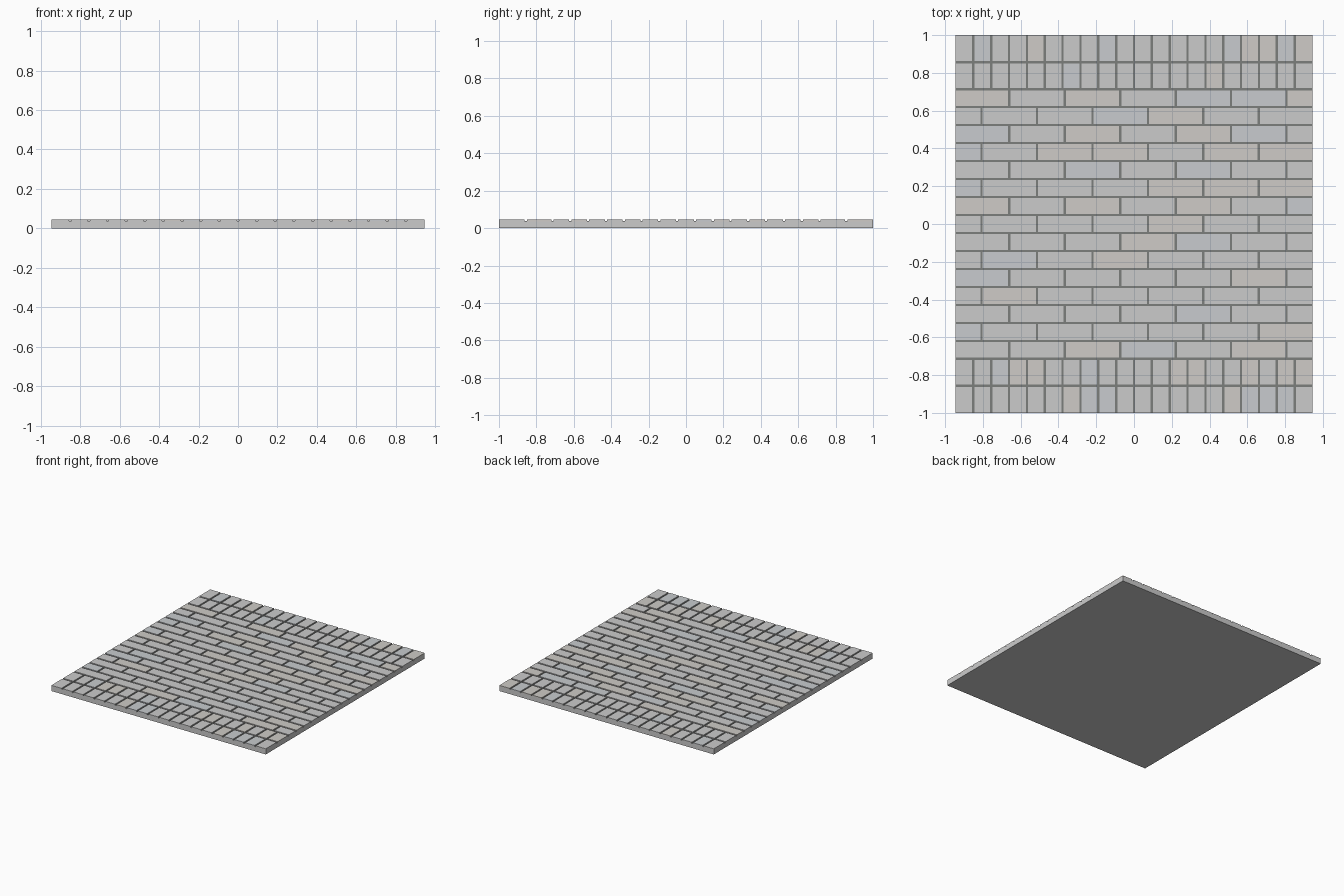
import bpy, bmesh, random
from mathutils import Matrix

if "Cube" in bpy.data.objects:
    bpy.data.objects.remove(bpy.data.objects["Cube"])

random.seed(4)
W, L, H = 0.945, 1.0, 0.045      # half width, half length, height
BED = 0.036                      # height of the bed under the pavers
GAP = 0.012


def material(name, rgb):
    m = bpy.data.materials.new(name)
    m.diffuse_color = (*rgb, 1)
    m.use_nodes = True
    m.node_tree.nodes["Principled BSDF"].inputs["Base Color"].default_value = m.diffuse_color
    return m


STONES = [material("stone_grey", (0.62, 0.62, 0.61)),
          material("stone_blue", (0.58, 0.60, 0.62)),
          material("stone_warm", (0.62, 0.60, 0.57))]
MORTAR = material("mortar_dark", (0.2, 0.21, 0.2))


def add_box(bm, x0, x1, y0, y1, z0, z1, mat=0):
    m = Matrix.Translation(((x0 + x1) / 2, (y0 + y1) / 2, (z0 + z1) / 2)) @ \
        Matrix.Diagonal((x1 - x0, y1 - y0, z1 - z0, 1))
    verts = bmesh.ops.create_cube(bm, size=1, matrix=m)["verts"]
    for f in {f for v in verts for f in v.link_faces}:
        f.material_index = mat


def build(name, boxes, mats):
    bm = bmesh.new()
    for b in boxes:
        add_box(bm, *b)
    me = bpy.data.meshes.new(name)
    bm.to_mesh(me)
    bm.free()
    for m in mats:
        me.materials.append(m)
    ob = bpy.data.objects.new(name, me)
    bpy.context.collection.objects.link(ob)


def paver_row(cuts, y0, y1):
    """Pavers between consecutive x cuts; joints stop at the outer edges."""
    g = GAP / 2
    ya = y0 if y0 <= -L else y0 + g
    yb = y1 if y1 >= L else y1 - g
    row = []
    for a, b in zip(cuts, cuts[1:]):
        xa = a if a <= -W else a + g
        xb = b if b >= W else b - g
        tint = random.choices((0, 1, 2), (4, 1, 1))[0]
        row.append((xa, xb, ya, yb, BED, H, tint))
    return row


# Solid bed and dark joint filling
build("bed_slab", [(-W, W, -L, L, 0, BED)], STONES[:1])
build("joint_mortar", [(-W + .002, W - .002, -L + .002, L - .002, BED - .002, BED + .002)], [MORTAR])

# Two rows of upright pavers at each end
cuts = [-W + 2 * W * i / 20 for i in range(21)]
border = []
for y0, y1 in ((-L, -0.857), (-0.857, -0.714), (0.714, 0.857), (0.857, L)):
    border += paver_row(cuts, y0, y1)
build("border_pavers", border, STONES)

# Fifteen rows of running bond in the middle
step = 1.428 / 15
field = []
for r in range(15):
    first = -0.66 if r % 2 == 0 else -0.807
    cuts = [-W] + [first + 0.2935 * i for i in range(6)] + [W]
    field += paver_row(cuts, -0.714 + r * step, -0.714 + (r + 1) * step)
build("running_bond_pavers", field, STONES)
